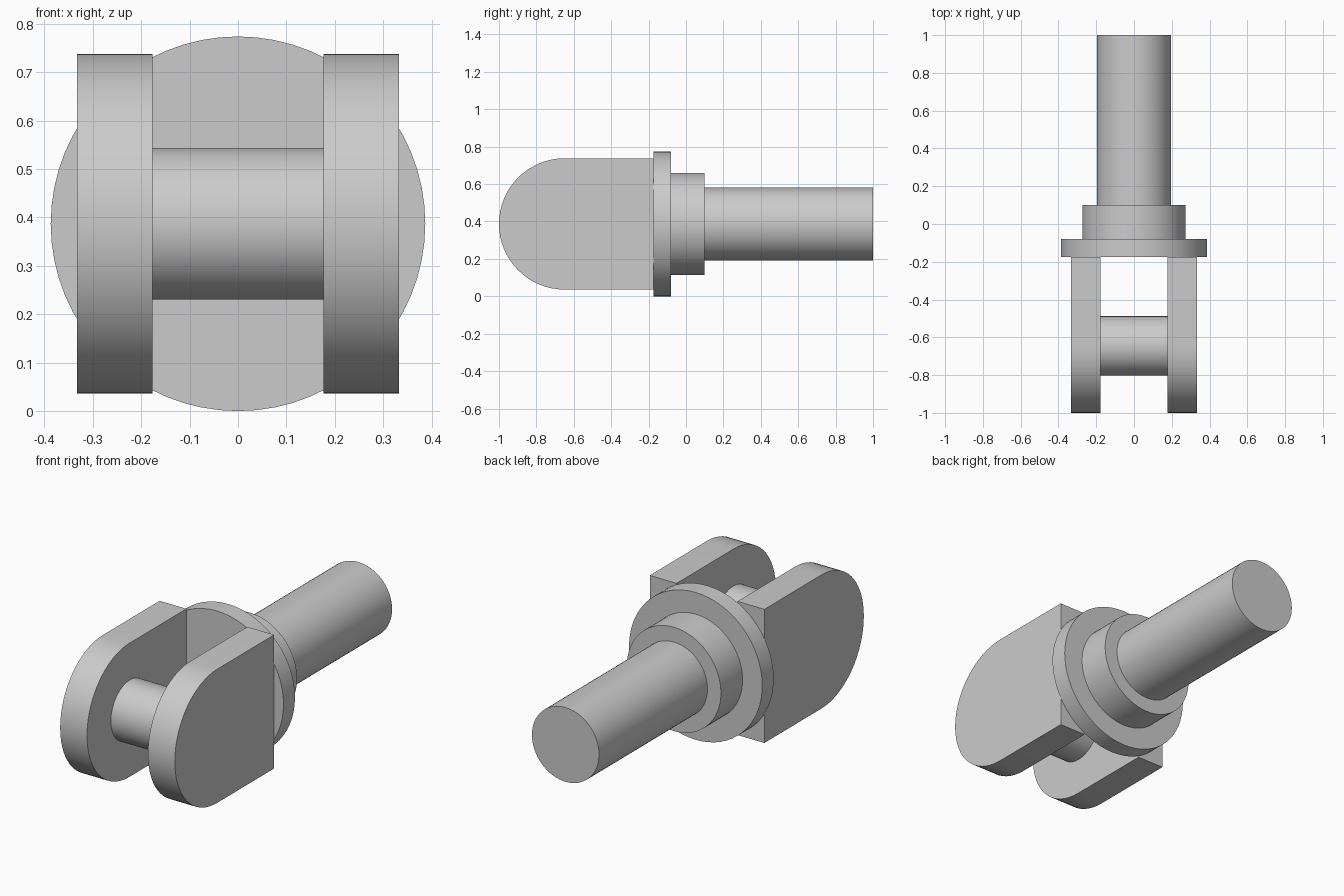
import bpy, bmesh
from math import cos, sin, pi

if "Cube" in bpy.data.objects:
    bpy.data.objects.remove(bpy.data.objects["Cube"])

CZ = 0.387      # height of the main axis
SIDES = 64


def finish(name, bm):
    bmesh.ops.recalc_face_normals(bm, faces=bm.faces)
    mesh = bpy.data.meshes.new(name)
    bm.to_mesh(mesh)
    bm.free()
    obj = bpy.data.objects.new(name, mesh)
    bpy.context.collection.objects.link(obj)
    bpy.ops.object.select_all(action='DESELECT')
    obj.select_set(True)
    bpy.context.view_layer.objects.active = obj
    bpy.ops.object.shade_smooth_by_angle(angle=pi / 6)
    return obj


def lathe_y(name, profile):
    """Closed solid turned about the y axis from (radius, y) points."""
    bm = bmesh.new()
    rings = [[bm.verts.new((r * cos(2 * pi * i / SIDES), y, CZ + r * sin(2 * pi * i / SIDES)))
              for i in range(SIDES)] for r, y in profile]
    for a, b in zip(rings, rings[1:]):
        for i in range(SIDES):
            j = (i + 1) % SIDES
            bm.faces.new((a[i], a[j], b[j], b[i]))
    bm.faces.new(rings[0])
    bm.faces.new(rings[-1])
    return finish(name, bm)


def extrude_x(name, outline, x0, x1):
    """Solid from a (y, z) outline, extruded along x."""
    bm = bmesh.new()
    face = bm.faces.new([bm.verts.new((x0, y, z)) for y, z in outline])
    new = bmesh.ops.extrude_face_region(bm, geom=[face])['geom']
    verts = [g for g in new if isinstance(g, bmesh.types.BMVert)]
    bmesh.ops.translate(bm, verts=verts, vec=(x1 - x0, 0, 0))
    return finish(name, bm)


# Flange, collar and shaft turned as one stepped piece
lathe_y("stepped_shaft", [(0.387, -0.175), (0.387, -0.08), (0.273, -0.08),
                          (0.273, 0.10), (0.195, 0.10), (0.195, 1.0)])

# Fork cheeks: square at the flange, rounded at the front
R, CY = 0.351, -0.649
cheek = [(CY + R * cos(a), CZ + R * sin(a))
         for a in (pi / 2 + pi * i / 32 for i in range(33))]
cheek += [(-0.175, CZ - R), (-0.175, CZ + R)]
for side, s in (("left", -1), ("right", 1)):
    extrude_x(side + "_fork_cheek", cheek, s * 0.177, s * 0.333)

# Cross pin between the cheeks
pin = [(-0.645 + 0.157 * cos(2 * pi * i / SIDES), CZ + 0.157 * sin(2 * pi * i / SIDES))
       for i in range(SIDES)]
extrude_x("cross_pin", pin, -0.18, 0.18)
